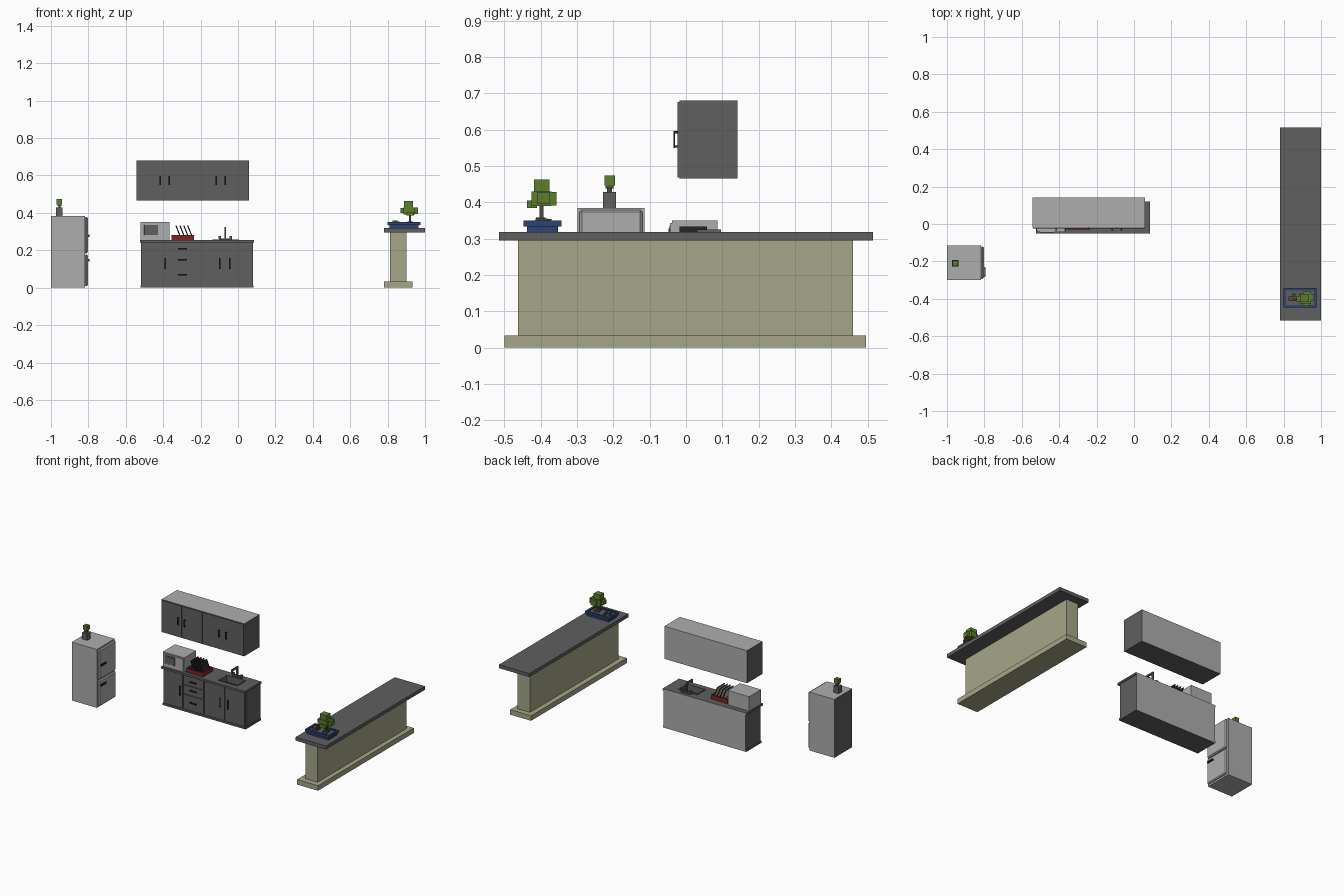
import bpy, math
from mathutils import Matrix, Vector

if "Cube" in bpy.data.objects:
    bpy.data.objects.remove(bpy.data.objects["Cube"])

def mat(name, r, g, b):
    m = bpy.data.materials.new(name)
    m.diffuse_color = (r, g, b, 1)
    m.use_nodes = True
    m.node_tree.nodes["Principled BSDF"].inputs["Base Color"].default_value = m.diffuse_color
    return m

LIGHT = mat("light_grey", .42, .42, .42)
DARK = mat("dark_grey", .115, .115, .115)
CREAM = mat("cream", .38, .38, .25)
GREEN = mat("leaf_green", .11, .205, .025)
NAVY = mat("navy", .025, .057, .17)
RED = mat("red", .2, .017, .017)
BLACK = mat("black", .015, .015, .015)
BROWN = mat("bark_grey", .08, .07, .055)

def box(name, x, y, z, m, tilt=0, bevel=0, faces=None):
    """Box from (min, max) ranges; faces maps an axis direction to another material."""
    r = (x, y, z)
    c = Vector([(a + b) / 2 for a, b in r])
    bpy.ops.mesh.primitive_cube_add(size=1)
    o = bpy.context.object
    o.name = name
    o.data.transform(Matrix.Diagonal([b - a for a, b in r] + [1]))
    o.data.materials.append(m)
    for d, fm in (faces or {}).items():
        o.data.materials.append(fm)
        for p in o.data.polygons:
            if p.normal.dot(Vector(d)) > .9:
                p.material_index = len(o.data.materials) - 1
    o.location = c
    o.rotation_euler.y = tilt
    if bevel:
        b = o.modifiers.new("bevel", 'BEVEL')
        b.width, b.segments = bevel, 1
    return o

def cut(obj, cutter):
    mod = obj.modifiers.new("hole", 'BOOLEAN')
    mod.object, mod.operation, mod.solver = cutter, 'DIFFERENCE', 'EXACT'

def v_handle(name, x, y, z0, z1):
    box(name, (x - .004, x + .004), (y - .010, y - .006), (z0, z1), BLACK)
    for z in (z0 + .004, z1 - .004):
        box(name + "_post", (x - .003, x + .003), (y - .007, y), (z - .003, z + .003), BLACK)

# Bar counter
box("bar_base", (.78, .932), (-.5, .495), (0, .033), CREAM)
box("bar_wall", (.813, .902), (-.462, .46), (.033, .296), CREAM)
box("bar_top", (.78, 1.0), (-.515, .515), (.295, .318), DARK)

# Bonsai tray on the bar
box("tray_foot", (.81, .965), (-.438, -.352), (.318, .335), NAVY)
box("tray_floor", (.81, .965), (-.44, -.35), (.334, .343), DARK)
for n, xr, yr in (("left", (.80, .813), (-.447, -.343)), ("right", (.962, .975), (-.447, -.343)),
                  ("front", (.813, .962), (-.447, -.434)), ("back", (.813, .962), (-.356, -.343))):
    box("tray_rim_" + n, xr, yr, (.334, .35), NAVY)
for i, (x, y, s) in enumerate(((.84, -.40, .013), (.855, -.38, .009), (.862, -.405, .007))):
    box(f"tray_stone_{i}", (x - s, x + s), (y - s, y + s), (.342, .345 + s), BROWN)

# Bonsai tree
box("bonsai_root", (.905, .935), (-.415, -.382), (.342, .355), BROWN)
box("bonsai_trunk", (.915, .925), (-.403, -.393), (.35, .42), BROWN)
for i, (x, y, z) in enumerate((((.888, .935), (-.418, -.376), (.42, .463)),
                               ((.885, .945), (-.425, -.37), (.39, .43)),
                               ((.87, .905), (-.415, -.385), (.40, .425)),
                               ((.93, .963), (-.41, -.375), (.395, .428)),
                               ((.90, .94), (-.438, -.41), (.385, .405)),
                               ((.905, .945), (-.39, -.357), (.392, .428)))):
    box(f"bonsai_leaf_{i}", x, y, z, GREEN)

# Fridge, doors facing +x
box("fridge_body", (-1, -.818), (-.2985, -.114), (0, .384), LIGHT, faces={(-1, 0, 0): DARK})
for n, z, hz in (("lower", (.008, .178), .147), ("upper", (.184, .379), .278)):
    box("fridge_door_" + n, (-.82, -.803), (-.293, -.12), z, LIGHT, bevel=.006)
    box("fridge_handle_" + n, (-.800, -.794), (-.282, -.232), (hz - .006, hz + .006), BLACK)
    for y in (-.277, -.237):
        box("fridge_handle_post", (-.805, -.797), (y - .004, y + .004), (hz - .004, hz + .004), BLACK)

# Small plant on the fridge
box("pot", (-.974, -.937), (-.228, -.193), (.384, .428), DARK)
box("pot_stem", (-.96, -.949), (-.217, -.204), (.428, .45), BROWN)
box("pot_leaf_low", (-.965, -.943), (-.222, -.2), (.438, .448), BROWN)
box("pot_leaf", (-.97, -.94), (-.224, -.196), (.446, .474), GREEN)

# Wall cabinet
box("wall_cabinet", (-.543, .058), (-.018, .142), (.466, .68), DARK,
    faces={(0, 0, 1): LIGHT, (0, 1, 0): LIGHT})
for i in range(2):
    c = -.392 + .3 * i
    for s in (-1, 1):
        xc = c + s * .0745
        box("wall_cabinet_door", (xc - .0735, xc + .0735), (-.024, -.017), (.469, .677), DARK)
        v_handle("wall_cabinet_handle", c + s * .025, -.024, .55, .597)

# Floor cabinet with worktop and sink hole
body = box("floor_cabinet", (-.518, .08), (-.033, .12), (.012, .243), DARK, faces={(0, 1, 0): LIGHT})
box("cabinet_plinth", (-.522, .083), (-.04, .12), (0, .0125), DARK, faces={(0, 1, 0): LIGHT})
worktop = box("worktop", (-.524, .086), (-.05, .12), (.242, .255), DARK, faces={(0, 1, 0): LIGHT})
sink_cut = box("sink_cutter", (-.13, .0), (-.01, .07), (.215, .3), DARK)
sink_cut.hide_render = True
sink_cut.hide_viewport = False
sink_cut.display_type = 'WIRE'
cut(body, sink_cut)
cut(worktop, sink_cut)
for y in ((-.016, -.01), (.07, .076)):
    box("sink_rim_long", (-.136, .006), y, (.254, .258), DARK)
for x in ((-.136, -.13), (0, .006)):
    box("sink_rim_short", x, (-.01, .07), (.254, .258), DARK)

# Tap
box("tap_base", (-.102, -.032), (.082, .1), (.255, .262), DARK)
box("tap_neck", (-.073, -.063), (.086, .097), (.26, .325), DARK)
box("tap_spout", (-.073, -.063), (.03, .09), (.314, .325), DARK)
box("tap_nozzle", (-.072, -.064), (.03, .038), (.302, .315), DARK)
for x in (-.097, -.039):
    box("tap_knob", (x - .007, x + .007), (.084, .098), (.262, .276), DARK)

# Floor cabinet doors and drawers
for x in ((-.512, -.375), (-.217, -.072), (-.069, .076)):
    box("floor_cabinet_door", x, (-.039, -.032), (.02, .236), DARK)
for z, hz in (((.02, .112), .07), ((.116, .174), .15), ((.178, .236), .207)):
    box("drawer", (-.37, -.222), (-.039, -.032), z, DARK)
    box("drawer_handle", (-.32, -.272), (-.049, -.045), (hz - .004, hz + .004), BLACK)
    for x in (-.315, -.277):
        box("drawer_handle_post", (x - .003, x + .003), (-.046, -.038), (hz - .003, hz + .003), BLACK)
for x in (-.39, -.098, -.043):
    v_handle("floor_cabinet_handle", x, -.039, .1, .16)

# Microwave
box("microwave", (-.52, -.365), (-.038, .087), (.255, .35), LIGHT)
box("microwave_door", (-.516, -.369), (-.044, -.037), (.26, .343), LIGHT)
box("microwave_window_frame", (-.502, -.428), (-.046, -.043), (.282, .336), DARK, bevel=.001)
box("microwave_window", (-.494, -.436), (-.0475, -.045), (.29, .328), DARK)

# Dish rack with leaning plates
box("rack_base", (-.35, -.24), (-.025, .07), (.255, .265), RED)
for n, x, y in (("left", (-.355, -.347), (-.03, .075)), ("right", (-.243, -.235), (-.03, .075)),
                ("front", (-.347, -.243), (-.03, -.022)), ("back", (-.347, -.243), (.067, .075))):
    box("rack_wall_" + n, x, y, (.255, .282), RED)
for i in range(4):
    x = -.318 + i * .021
    box(f"plate_{i}", (x - .003, x + .003), (-.018, .058), (.261, .335), BLACK, tilt=-.38,
        faces={(-1, 0, 0): LIGHT})
